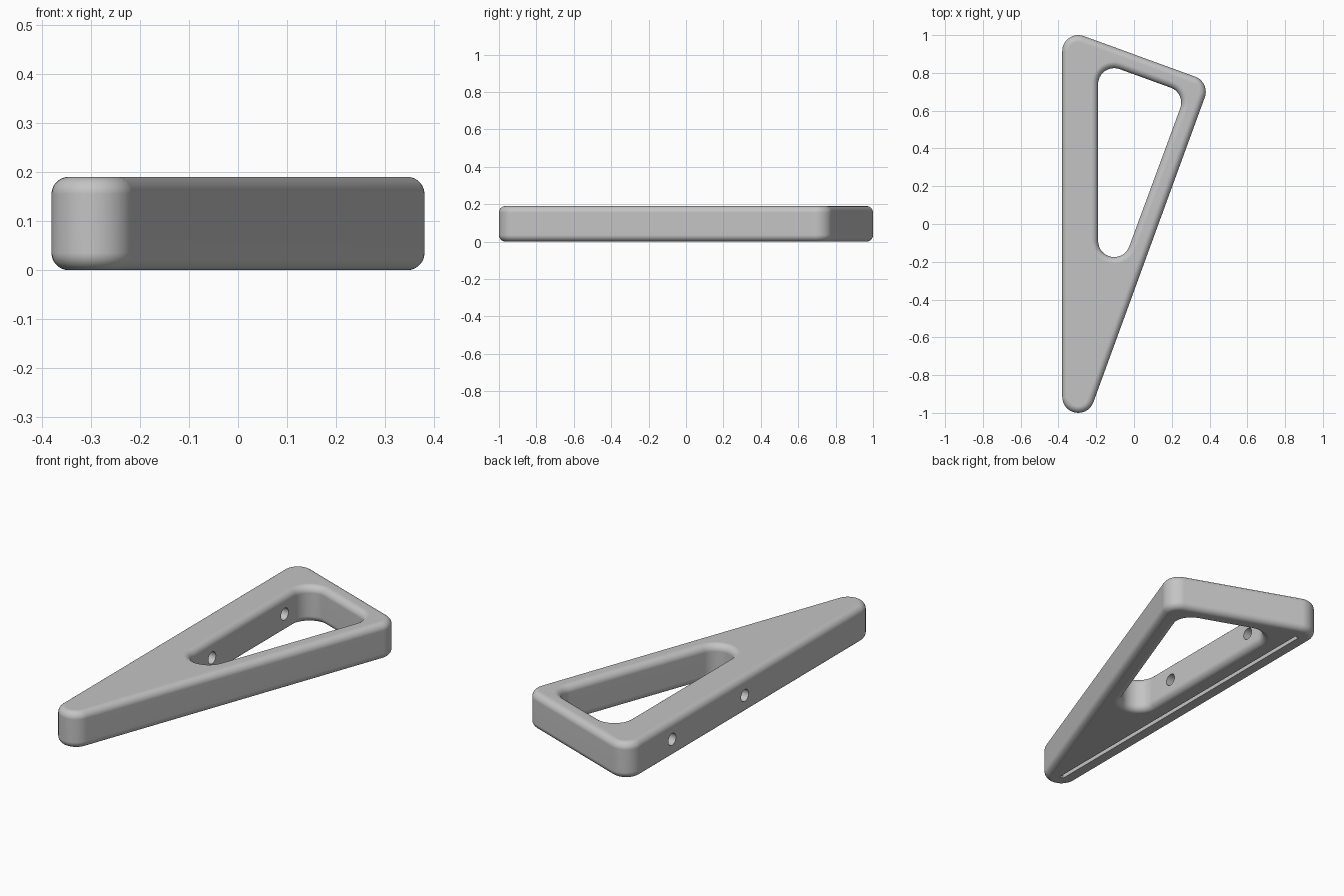
import bpy
import bmesh
from math import sin, cos, pi, radians
from mathutils import Matrix

if "Cube" in bpy.data.objects:
    bpy.data.objects.remove(bpy.data.objects["Cube"], do_unlink=True)

HEIGHT = 0.19
FILLET = 0.035
RADIUS = 0.085
ARC_STEPS = 14
FILLET_STEPS = 7

# Corner centres of the outer edge and of the opening: tip, side, back
OUTER = [(-0.295, -0.915), (0.295, 0.70), (-0.295, 0.915)]
INNER = [(-0.105, -0.09), (0.165, 0.642), (-0.105, 0.74)]
SWEEPS = [(180, 340), (-20, 70), (70, 180)]


def new_object(name, bm):
    bmesh.ops.recalc_face_normals(bm, faces=bm.faces[:])
    mesh = bpy.data.meshes.new(name)
    bm.to_mesh(mesh)
    bm.free()
    obj = bpy.data.objects.new(name, mesh)
    bpy.context.collection.objects.link(obj)
    return obj


def outline(centres, radius):
    """Rounded triangle as a list of points."""
    points = []
    for (x, y), (start, end) in zip(centres, SWEEPS):
        for i in range(ARC_STEPS + 1):
            a = radians(start + (end - start) * i / ARC_STEPS)
            points.append((x + radius * cos(a), y + radius * sin(a)))
    return points


def side_profile():
    """Inset and height pairs of a filleted edge, bottom to top."""
    arc = [i / FILLET_STEPS * pi / 2 for i in range(FILLET_STEPS + 1)]
    low = [(FILLET * (1 - sin(a)), FILLET * (1 - cos(a))) for a in arc]
    return low + [(inset, HEIGHT - z) for inset, z in reversed(low)]


# Triangular frame: one closed section carried around both outlines
bm = bmesh.new()
rings = []
for inset, z in side_profile():
    rings.append([bm.verts.new((x, y, z)) for x, y in outline(OUTER, RADIUS - inset)])
for inset, z in reversed(side_profile()):
    rings.append([bm.verts.new((x, y, z)) for x, y in outline(INNER, RADIUS + inset)])
for k, ring in enumerate(rings):
    above = rings[(k + 1) % len(rings)]
    for i in range(len(ring)):
        j = (i + 1) % len(ring)
        bm.faces.new((ring[i], ring[j], above[j], above[i]))
frame = new_object("triangular_frame", bm)

# Cutters: two screw holes through the straight beam, one slot underneath
cutters = []
for y in (0.057, 0.657):
    bm = bmesh.new()
    bmesh.ops.create_cone(
        bm, cap_ends=True, segments=32, radius1=0.031, radius2=0.031, depth=0.34,
        matrix=Matrix.Translation((-0.285, y, HEIGHT / 2)) @ Matrix.Rotation(pi / 2, 4, "Y"))
    cutters.append(new_object("screw_hole_cutter", bm))
bm = bmesh.new()
bmesh.ops.create_cube(
    bm, size=1,
    matrix=Matrix.Translation((-0.295, 0, 0)) @ Matrix.Diagonal((0.022, 1.83, 0.06, 1)))
cutters.append(new_object("slot_cutter", bm))

bpy.ops.object.select_all(action="DESELECT")
frame.select_set(True)
bpy.context.view_layer.objects.active = frame
for cutter in cutters:
    cutter.hide_render = True
    mod = frame.modifiers.new("cut", "BOOLEAN")
    mod.operation = "DIFFERENCE"
    mod.solver = "EXACT"
    mod.object = cutter
    bpy.ops.object.modifier_apply(modifier=mod.name)
    bpy.data.objects.remove(cutter, do_unlink=True)

# Smooth fillets, flat top and bottom
bpy.ops.object.shade_smooth_by_angle(angle=radians(35))
weighted = frame.modifiers.new("weighted_normals", "WEIGHTED_NORMAL")
weighted.keep_sharp = True

# Plain grey finish
grey = bpy.data.materials.new("light_grey")
grey.use_nodes = True
colour = (0.55, 0.55, 0.55, 1)
grey.diffuse_color = colour
grey.node_tree.nodes["Principled BSDF"].inputs["Base Color"].default_value = colour
frame.data.materials.clear()
frame.data.materials.append(grey)
